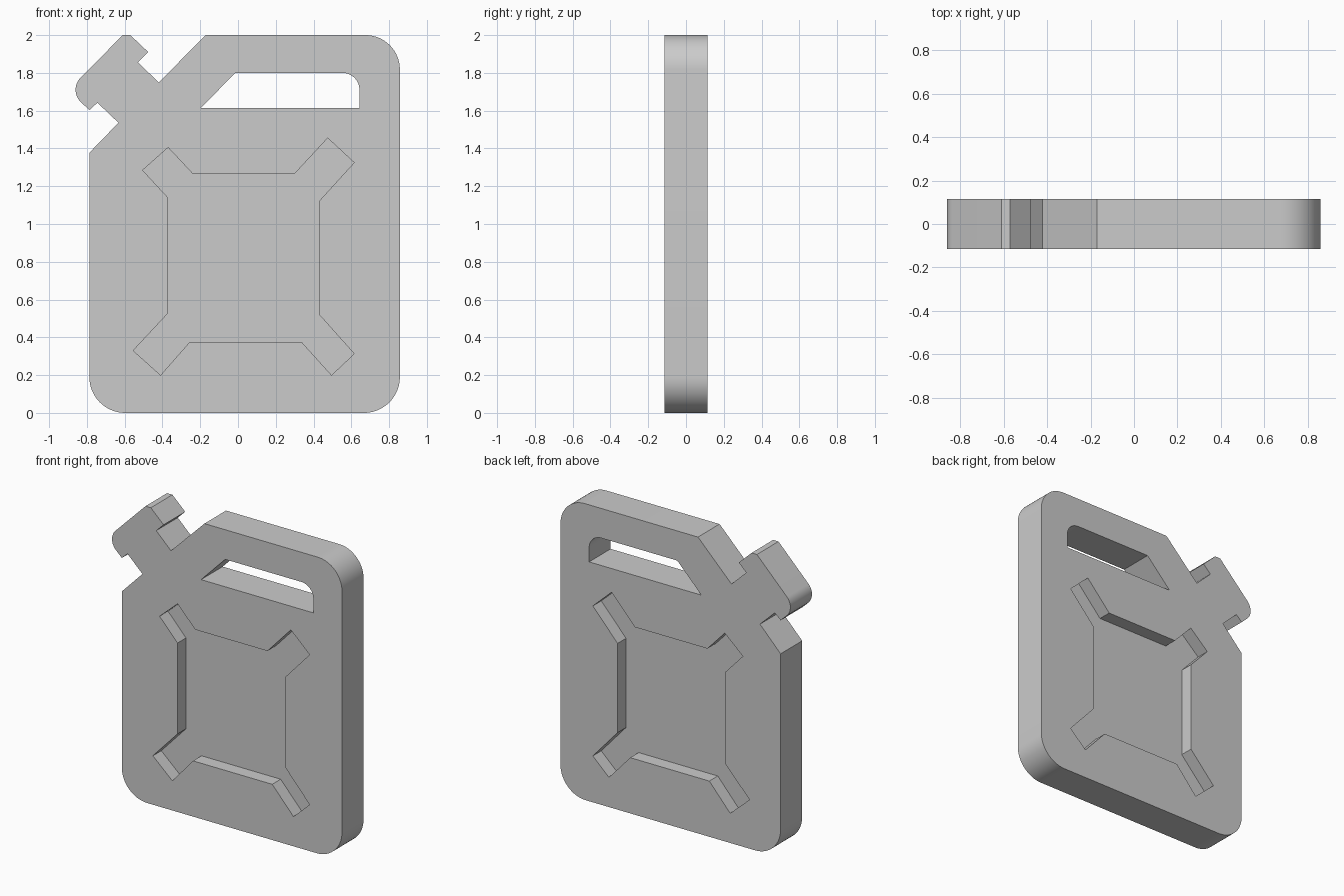
import bpy, bmesh
from math import cos, sin, radians

if "Cube" in bpy.data.objects:
    bpy.data.objects.remove(bpy.data.objects["Cube"])

HALF = 0.115    # half thickness
DEPTH = 0.09    # depth of the stamped panel on each side


def arc(cx, cz, r, a0, a1, n=16):
    return [(cx + r * cos(radians(a0 + (a1 - a0) * i / n)),
             cz + r * sin(radians(a0 + (a1 - a0) * i / n))) for i in range(n + 1)]


def prism(name, profile, y0, y1):
    """Extrude an x-z profile from y0 to y1."""
    bm = bmesh.new()
    face = bm.faces.new([bm.verts.new((x, y0, z)) for x, z in profile])
    out = bmesh.ops.extrude_face_region(bm, geom=[face])
    moved = [v for v in out["geom"] if isinstance(v, bmesh.types.BMVert)]
    bmesh.ops.translate(bm, vec=(0, y1 - y0, 0), verts=moved)
    bmesh.ops.recalc_face_normals(bm, faces=bm.faces)
    mesh = bpy.data.meshes.new(name)
    bm.to_mesh(mesh)
    bm.free()
    ob = bpy.data.objects.new(name, mesh)
    bpy.context.collection.objects.link(ob)
    return ob


# Can outline: angled cap and neck, shoulder, rounded body
outline = (
    [(-0.61, 2.0), (-0.57, 2.0), (-0.475, 1.91), (-0.53, 1.856), (-0.42, 1.75), (-0.17, 2.0)]
    + arc(0.675, 1.818, 0.182, 90, 0)
    + arc(0.667, 0.19, 0.19, 0, -90)
    + arc(-0.597, 0.19, 0.19, -90, -180)
    + [(-0.787, 1.377), (-0.633, 1.536), (-0.744, 1.642), (-0.787, 1.603)]
    + arc(-0.77, 1.711, 0.09, 225, 135)
)
can = prism("can_body", outline, -HALF, HALF)

# Handle opening
handle = [(-0.195, 1.615), (-0.015, 1.8)] + arc(0.553, 1.71, 0.09, 90, 0) + [(0.643, 1.615)]

# Stamped panel with four diagonal arms
panel = [
    (-0.37, 1.405), (-0.24, 1.266), (0.30, 1.266), (0.475, 1.455),
    (0.615, 1.325), (0.43, 1.122), (0.43, 0.52), (0.615, 0.313),
    (0.495, 0.20), (0.336, 0.376), (-0.255, 0.376), (-0.41, 0.20),
    (-0.555, 0.33), (-0.371, 0.527), (-0.371, 1.14), (-0.505, 1.285),
]

cutters = [
    prism("handle_cutter", handle, -0.3, 0.3),
    prism("front_panel_cutter", panel, -0.3, -HALF + DEPTH),
    prism("back_panel_cutter", panel, HALF - DEPTH, 0.3),
]

bpy.context.view_layer.objects.active = can
can.select_set(True)
for cutter in cutters:
    mod = can.modifiers.new(cutter.name, 'BOOLEAN')
    mod.operation = 'DIFFERENCE'
    mod.solver = 'EXACT'
    mod.object = cutter
    bpy.ops.object.modifier_apply(modifier=mod.name)
    bpy.data.objects.remove(cutter)

bpy.ops.object.shade_smooth_by_angle(angle=radians(30))
